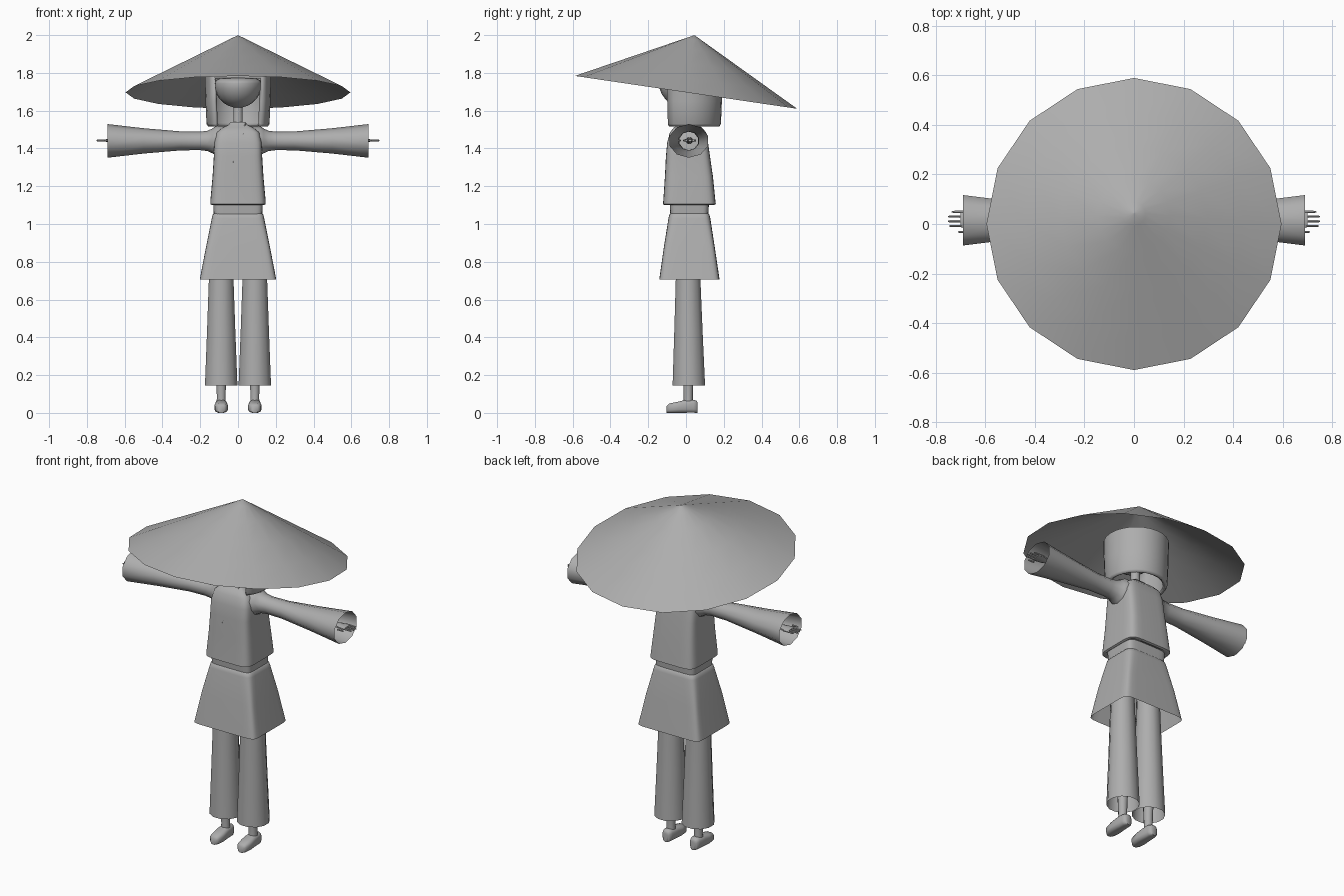
import bpy, bmesh, math
from mathutils import Vector, Matrix

if "Cube" in bpy.data.objects:
    bpy.data.objects.remove(bpy.data.objects["Cube"])

SHADE = 0.42
grey = bpy.data.materials.new("mid_grey")
grey.use_nodes = True
grey.diffuse_color = (SHADE, SHADE, SHADE, 1)
grey.node_tree.nodes["Principled BSDF"].inputs["Base Color"].default_value = (SHADE, SHADE, SHADE, 1)


def finish(name, bm, angle=50):
    bmesh.ops.recalc_face_normals(bm, faces=bm.faces)
    mesh = bpy.data.meshes.new(name)
    bm.to_mesh(mesh)
    bm.free()
    mesh.materials.append(grey)
    obj = bpy.data.objects.new(name, mesh)
    bpy.context.collection.objects.link(obj)
    bpy.ops.object.select_all(action='DESELECT')
    obj.select_set(True)
    bpy.context.view_layer.objects.active = obj
    bpy.ops.object.shade_smooth_by_angle(angle=math.radians(angle))
    return obj


def ring(center, a, b, axis='Z', n=12, power=2):
    """Superellipse around an axis; a is the half width, b the half depth."""
    pts = []
    for i in range(n):
        t = 2 * math.pi * (i + 0.5) / n
        c, s = math.cos(t), math.sin(t)
        u = math.copysign(abs(c) ** (2 / power), c) * a
        v = math.copysign(abs(s) ** (2 / power), s) * b
        off = {'Z': (u, v, 0), 'X': (0, u, v), 'Y': (u, 0, v)}[axis]
        pts.append(Vector(center) + Vector(off))
    return pts


def loft(name, rings, caps=(False, False), angle=50):
    bm = bmesh.new()
    rows = [[bm.verts.new(p) for p in r] for r in rings]
    n = len(rows[0])
    for lo, hi in zip(rows, rows[1:]):
        for i in range(n):
            j = (i + 1) % n
            bm.faces.new((lo[i], lo[j], hi[j], hi[i]))
    for cap, row in zip(caps, (rows[0], rows[-1])):
        if cap:
            bm.faces.new(row)
    return finish(name, bm, angle)


def box_rings(sections, power=7, n=32):
    """Sections: height, half width, front y, back y."""
    return [ring((0, (f + k) / 2, z), w, (k - f) / 2, 'Z', n, power)
            for z, w, f, k in sections]


# Wide tilted straw hat, open underneath; inner rings keep the slope evenly shaded
sides, radius, height = 16, 0.595, 0.306
tilt = Matrix.Rotation(math.radians(-8.4), 3, 'X')
mid = Vector((0, 0, 1.697))
hat_rings = []
for share in (1, 0.75, 0.5, 0.25, 0.08, 0.005):
    hat_rings.append([
        mid + tilt @ Vector((radius * share * math.cos(2 * math.pi * i / sides),
                             radius * share * math.sin(2 * math.pi * i / sides),
                             height * (1 - share))) for i in range(sides)])
loft("hat", hat_rings, (False, True), 60)

# Head, rounded at the chin and flattened under the hat
bm = bmesh.new()
bmesh.ops.create_uvsphere(bm, u_segments=20, v_segments=14, radius=1)
for v in bm.verts:
    v.co = Vector((v.co.x * 0.127, v.co.y * 0.143, 1.745 + v.co.z * (0.13 if v.co.z < 0 else 0.04)))
finish("head", bm)

# Neck
loft("neck", [ring((0, 0.01, z), r, r) for z, r in ((1.48, 0.035), (1.54, 0.026), (1.66, 0.024))])

# Bob hair wrapped round the sides and back, open over the face
bm = bmesh.new()
rows = []
steps = 20
for z, r in ((1.515, 0.158), (1.53, 0.167), (1.65, 0.172), (1.785, 0.175)):
    row = []
    for i in range(steps + 1):
        t = math.radians(-43 + 266 * i / steps)
        row.append(bm.verts.new((r * math.cos(t), 0.018 + r * math.sin(t), z)))
    rows.append(row)
for lo, hi in zip(rows, rows[1:]):
    for i in range(steps):
        bm.faces.new((lo[i], lo[i + 1], hi[i + 1], hi[i]))
bm.faces.new(rows[-1])
hair = finish("hair", bm)
hair.modifiers.new("thickness", 'SOLIDIFY').thickness = 0.018

# Jacket body with rolled hem and raised collar
loft("jacket", box_rings([
    (1.115, 0.115, -0.08, 0.115), (1.10, 0.137, -0.112, 0.148), (1.105, 0.147, -0.122, 0.158),
    (1.13, 0.146, -0.12, 0.155), (1.25, 0.135, -0.112, 0.143), (1.36, 0.128, -0.106, 0.127),
    (1.43, 0.126, -0.10, 0.117), (1.485, 0.113, -0.085, 0.107), (1.51, 0.082, -0.065, 0.085),
    (1.525, 0.05, -0.04, 0.06), (1.54, 0.04, -0.03, 0.05)], power=6))

# Narrow crossed fold running down from the collar
bm = bmesh.new()
fold = [(0.04, -0.036, 1.535), (0.012, -0.085, 1.475), (-0.028, -0.11, 1.32), (0.028, -0.088, 1.48)]
bm.faces.new([bm.verts.new(p) for p in fold])
bmesh.ops.triangulate(bm, faces=bm.faces)
lapel = finish("lapel", bm)
lapel.modifiers.new("thickness", 'SOLIDIFY').thickness = 0.005

# Sash and flared skirt
loft("sash", box_rings([(1.03, 0.127, -0.082, 0.117), (1.115, 0.132, -0.087, 0.122)]))
skirt = box_rings([(0.705, 0.203, -0.142, 0.178), (0.88, 0.169, -0.117, 0.152)], power=11)
skirt += box_rings([(1.03, 0.139, -0.093, 0.129), (1.05, 0.134, -0.088, 0.124),
                    (1.06, 0.122, -0.077, 0.113)])
loft("skirt", skirt, (False, True))

for side, s in (("left", 1), ("right", -1)):
    # Sleeve flaring to an open cuff
    sleeve = [(0.07, 0.085, 0.08), (0.115, 0.08, 0.08), (0.135, 0.068, 0.066), (0.16, 0.056, 0.054),
              (0.2, 0.051, 0.049), (0.3, 0.055, 0.05), (0.5, 0.082, 0.067), (0.69, 0.107, 0.089)]
    loft(side + "_sleeve", [ring((s * x, 0.015, 1.44), a, b, 'X', 10) for x, a, b in sleeve])

    # Arm ending in a flat palm
    arm = [(0.2, 0.02, 0.02), (0.62, 0.015, 0.013), (0.645, 0.028, 0.011),
           (0.69, 0.036, 0.009), (0.70, 0.033, 0.007)]
    loft(side + "_arm", [ring((s * x, 0.018, 1.442), a, b, 'X', 8) for x, a, b in arm], (True, True))

    # Fingers and thumb
    for name, y, tip in (("little_finger", 0.049, 0.735), ("ring_finger", 0.03, 0.75),
                         ("middle_finger", 0.011, 0.75), ("index_finger", -0.008, 0.745),
                         ("thumb", -0.032, 0.71)):
        loft(side + "_" + name,
             [ring((s * x, y, 1.442), r, r, 'X', 6) for x, r in ((0.67, 0.006), (tip - 0.006, 0.005), (tip, 0.002))],
             (True, True))

    # Wide trouser leg, open at the hem
    loft(side + "_trouser_leg",
         [ring((s * 0.089, y, z), r, r) for z, r, y in
          ((0.145, 0.089, 0.015), (0.42, 0.078, 0.013), (0.72, 0.067, 0.011), (0.95, 0.06, 0.01))])

    # Ankle
    loft(side + "_ankle", [ring((s * 0.089, 0.012, z), r, r, n=10) for z, r in
                           ((0.04, 0.027), (0.08, 0.024), (0.14, 0.026), (0.35, 0.035))])

    # Shoe, low at the toe and higher at the heel
    shoe = [(-0.102, 0.018, 0.038), (-0.09, 0.03, 0.05), (-0.05, 0.036, 0.058),
            (-0.01, 0.033, 0.068), (0.04, 0.03, 0.07), (0.055, 0.025, 0.066), (0.062, 0.016, 0.055)]
    loft(side + "_shoe", [ring((s * 0.089, y, top / 2), w, top / 2, 'Y', 12, 3.2) for y, w, top in shoe],
         (True, True))
